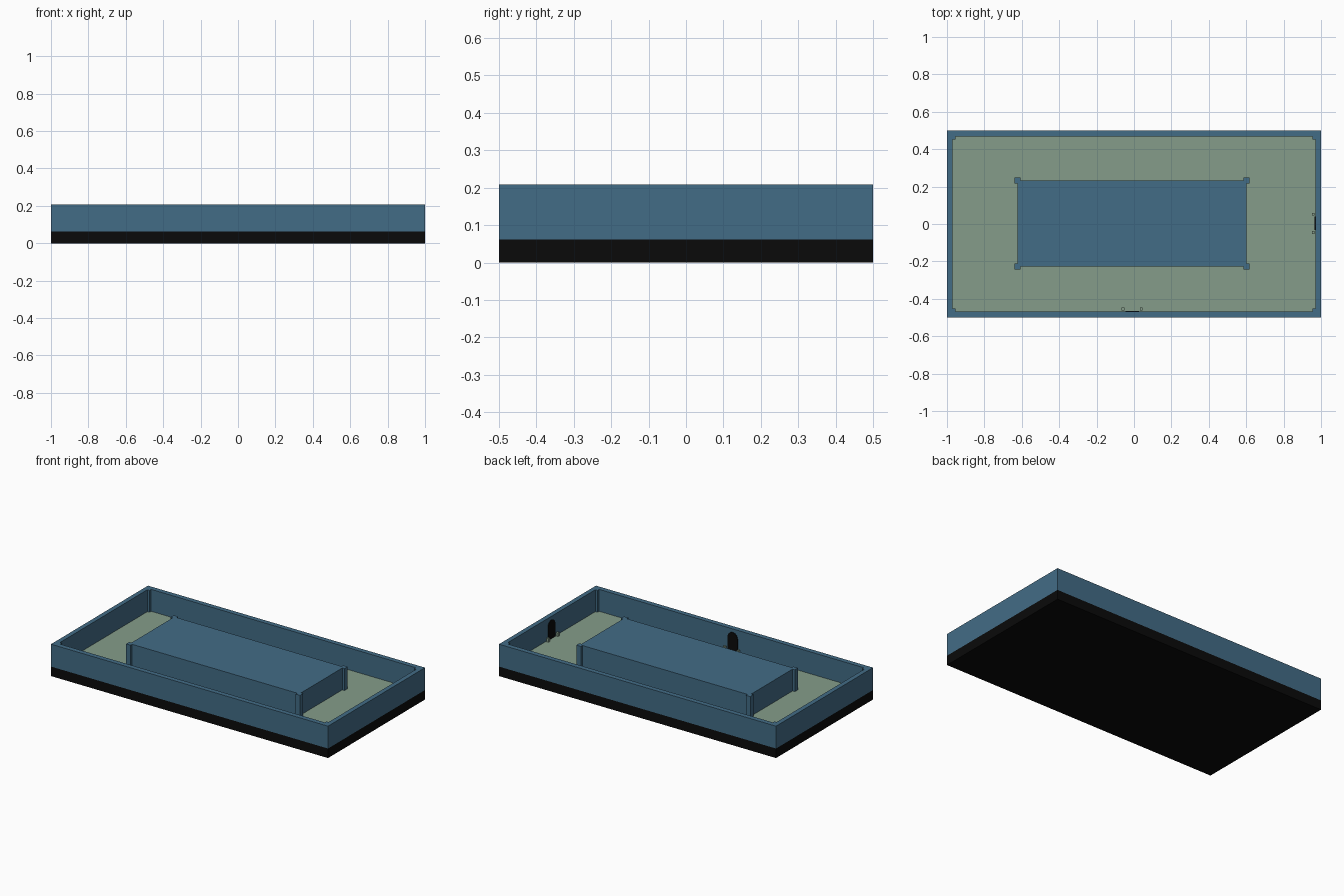
import bpy, bmesh, math
from mathutils import Matrix, Vector

if "Cube" in bpy.data.objects:
    bpy.data.objects.remove(bpy.data.objects["Cube"])


def material(name, rgb):
    m = bpy.data.materials.new(name)
    m.diffuse_color = (*rgb, 1)
    m.use_nodes = True
    m.node_tree.nodes["Principled BSDF"].inputs["Base Color"].default_value = m.diffuse_color
    return m


BLUE = material("slate blue", (0.055, 0.15, 0.24))
GREEN = material("sage green", (0.235, 0.335, 0.255))
BLACK = material("black", (0.003, 0.003, 0.003))


def finish(name, bm, mat):
    bmesh.ops.recalc_face_normals(bm, faces=bm.faces)
    me = bpy.data.meshes.new(name)
    bm.to_mesh(me)
    bm.free()
    me.materials.append(mat)
    ob = bpy.data.objects.new(name, me)
    bpy.context.collection.objects.link(ob)
    return ob


def box(name, x0, x1, y0, y1, z0, z1, mat):
    bm = bmesh.new()
    mid = Vector(((x0 + x1) / 2, (y0 + y1) / 2, (z0 + z1) / 2))
    bmesh.ops.create_cube(bm, size=1, matrix=Matrix.Translation(mid)
                          @ Matrix.Diagonal((x1 - x0, y1 - y0, z1 - z0, 1)))
    return finish(name, bm, mat)


def post(name, x, y, size, z0, z1, mat):
    h = size / 2
    return box(name, x - h, x + h, y - h, y + h, z0, z1, mat)


BASE, TOP = 0.062, 0.208
IX, IY = 0.97, 0.468          # inner faces of the surrounding wall

# Base slab and courtyard floor
box("base_slab", -1, 1, -0.5, 0.5, 0, BASE, BLACK)
box("courtyard_floor", -IX, IX, -IY, IY, BASE, BASE + 0.003, GREEN)

# Surrounding wall: a rectangular ring, extruded upwards
bm = bmesh.new()
corners = ((-1, -1), (1, -1), (1, 1), (-1, 1))
outer = [bm.verts.new((sx, sy * 0.5, BASE)) for sx, sy in corners]
inner = [bm.verts.new((sx * IX, sy * IY, BASE)) for sx, sy in corners]
ring = [bm.faces.new((outer[i], outer[(i + 1) % 4], inner[(i + 1) % 4], inner[i]))
        for i in range(4)]
ext = bmesh.ops.extrude_face_region(bm, geom=ring, use_keep_orig=True)
bmesh.ops.translate(bm, vec=(0, 0, TOP - BASE),
                    verts=[v for v in ext["geom"] if isinstance(v, bmesh.types.BMVert)])
finish("surrounding_wall", bm, BLUE)

# Posts in the inner corners of the wall
for sx, sy in corners:
    post("wall_corner_post", sx * 0.964, sy * 0.461, 0.02, BASE, TOP, BLUE)

# Central block with corner posts
X0, X1, Y0, Y1 = -0.622, 0.602, -0.226, 0.232
box("central_block", X0, X1, Y0, Y1, BASE, TOP, BLUE)
for x in (X0, X1):
    for y in (Y0, Y1):
        post("block_corner_post", x, y, 0.032, BASE, TOP, BLUE)


def arch_door(name, matrix):
    """Thin arched plate, drawn in local xz and facing local +y."""
    w, spring = 0.036, 0.15
    pts = [(-w, BASE), (w, BASE)]
    pts += [(w * math.cos(a), spring + w * math.sin(a))
            for a in (math.pi * i / 12 for i in range(13))]
    bm = bmesh.new()
    face = bm.faces.new([bm.verts.new((x, 0, z)) for x, z in pts])
    ext = bmesh.ops.extrude_face_region(bm, geom=[face], use_keep_orig=True)
    bmesh.ops.translate(bm, vec=(0, 0.004, 0),
                        verts=[v for v in ext["geom"] if isinstance(v, bmesh.types.BMVert)])
    bm.transform(matrix)
    finish(name, bm, BLACK)


# Arched doors on the inner front and right walls, with short posts beside them
arch_door("front_door", Matrix.Translation((-0.01, -IY, 0)))
arch_door("right_door", Matrix.Translation((IX, 0.003, 0)) @ Matrix.Rotation(math.pi / 2, 4, 'Z'))
for d in (-0.049, 0.049):
    post("front_door_post", -0.01 + d, -0.455, 0.015, BASE, 0.088, GREEN)
    post("right_door_post", 0.958, 0.003 + d, 0.015, BASE, 0.088, GREEN)
